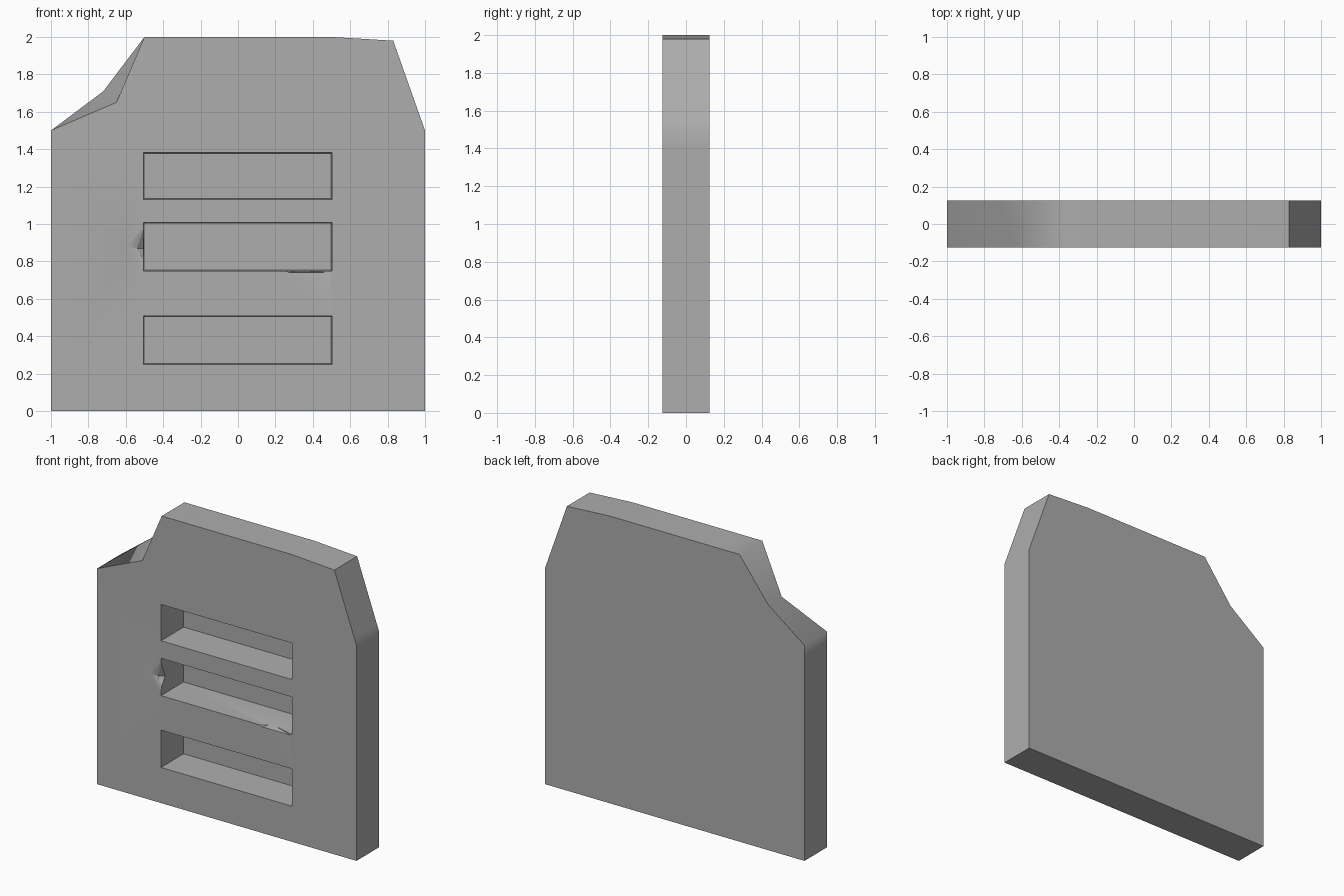
import bpy, bmesh, math

cube = bpy.data.objects.get("Cube")
if cube:
    bpy.data.objects.remove(cube, do_unlink=True)

FRONT, BACK = -0.125, 0.125
OUT = FRONT - 0.002

stone = bpy.data.materials.new("plain grey")
stone.use_nodes = True
grey = (0.423, 0.423, 0.423, 1.0)
stone.diffuse_color = grey
stone.node_tree.nodes["Principled BSDF"].inputs["Base Color"].default_value = grey


def add_object(name, bm):
    bmesh.ops.recalc_face_normals(bm, faces=bm.faces)
    mesh = bpy.data.meshes.new(name)
    bm.to_mesh(mesh)
    bm.free()
    mesh.materials.append(stone)
    obj = bpy.data.objects.new(name, mesh)
    bpy.context.collection.objects.link(obj)
    return obj


def hull(name, points):
    bm = bmesh.new()
    for p in points:
        bm.verts.new(p)
    bmesh.ops.convex_hull(bm, input=bm.verts)
    return add_object(name, bm)


def carve(target, cutter):
    mod = target.modifiers.new("carve", "BOOLEAN")
    mod.operation = "DIFFERENCE"
    mod.solver = "EXACT"
    mod.object = cutter
    bpy.context.view_layer.objects.active = target
    bpy.ops.object.modifier_apply(modifier=mod.name)
    bpy.data.objects.remove(cutter, do_unlink=True)


# Slab: the broken corner has a different inner point on the front and back;
# extra points beside the bends keep the soft shading local
def outline(notch):
    return [(-1, 0), (1, 0), (1, 1.4), (1, 1.5), (0.983, 1.548), (0.83, 1.98), (0.5, 2),
            (-0.3, 2), (-0.5, 2), notch, (-1, 1.5), (-1, 1.4)]


bm = bmesh.new()
front = [bm.verts.new((x, FRONT, z)) for x, z in outline((-0.65, 1.65))]
back = [bm.verts.new((x, BACK, z)) for x, z in outline((-0.72, 1.71))]
bm.faces.new(front)
bm.faces.new(back[::-1])
for i in range(len(front)):
    j = (i + 1) % len(front)
    bm.faces.new((front[j], front[i], back[i], back[j]))
slab = add_object("stone_slab", bm)

# Three deep, slightly tapered slots, stopping just short of the back
for bottom, top in ((0.248, 0.508), (0.748, 1.008), (1.13, 1.383)):
    corners = [(x, y, z)
               for y, inset in ((FRONT, 0), (0.115, 0.005))
               for x in (-0.505 + inset, 0.503 - inset)
               for z in (bottom + inset, top - inset)]
    corners += [(x, FRONT - 0.01, z) for x in (-0.505, 0.503) for z in (bottom, top)]
    carve(slab, hull("slot_cutter", corners))

# Chip in the left end of the middle slot: a shallow flake, then a deeper bite
carve(slab, hull("flake_cutter", [
    (-0.495, OUT, 1.0), (-0.6, OUT, 0.88), (-0.495, OUT, 0.77),
    (-0.54, -0.108, 0.87), (-0.495, -0.108, 0.87)]))
carve(slab, hull("bite_cutter", [
    (-0.495, OUT, 1.0), (-0.54, OUT, 0.87), (-0.495, OUT, 0.78),
    (-0.54, -0.107, 0.87), (-0.495, -0.075, 0.87)]))

# Chip in the lower lip of the middle slot
carve(slab, hull("lip_chip_cutter", [
    (0.25, OUT, 0.752), (0.27, OUT, 0.739), (0.5, OUT, 0.739),
    (0.5, OUT, 0.752), (0.32, -0.08, 0.752), (0.4, -0.1, 0.752)]))

# Soften the shallow bends, and the two outer bends of the broken corner
bpy.ops.object.select_all(action="DESELECT")
slab.select_set(True)
bpy.context.view_layer.objects.active = slab
bpy.ops.object.shade_smooth_by_angle(angle=math.radians(30))
for edge in slab.data.edges:
    a, b = (slab.data.vertices[i].co for i in edge.vertices)
    across = abs(a.y - b.y) > 0.2 and abs(a.x - b.x) < 0.01
    if across and a.x < -0.49 and a.z > 1.45:
        edge.use_edge_sharp = False
